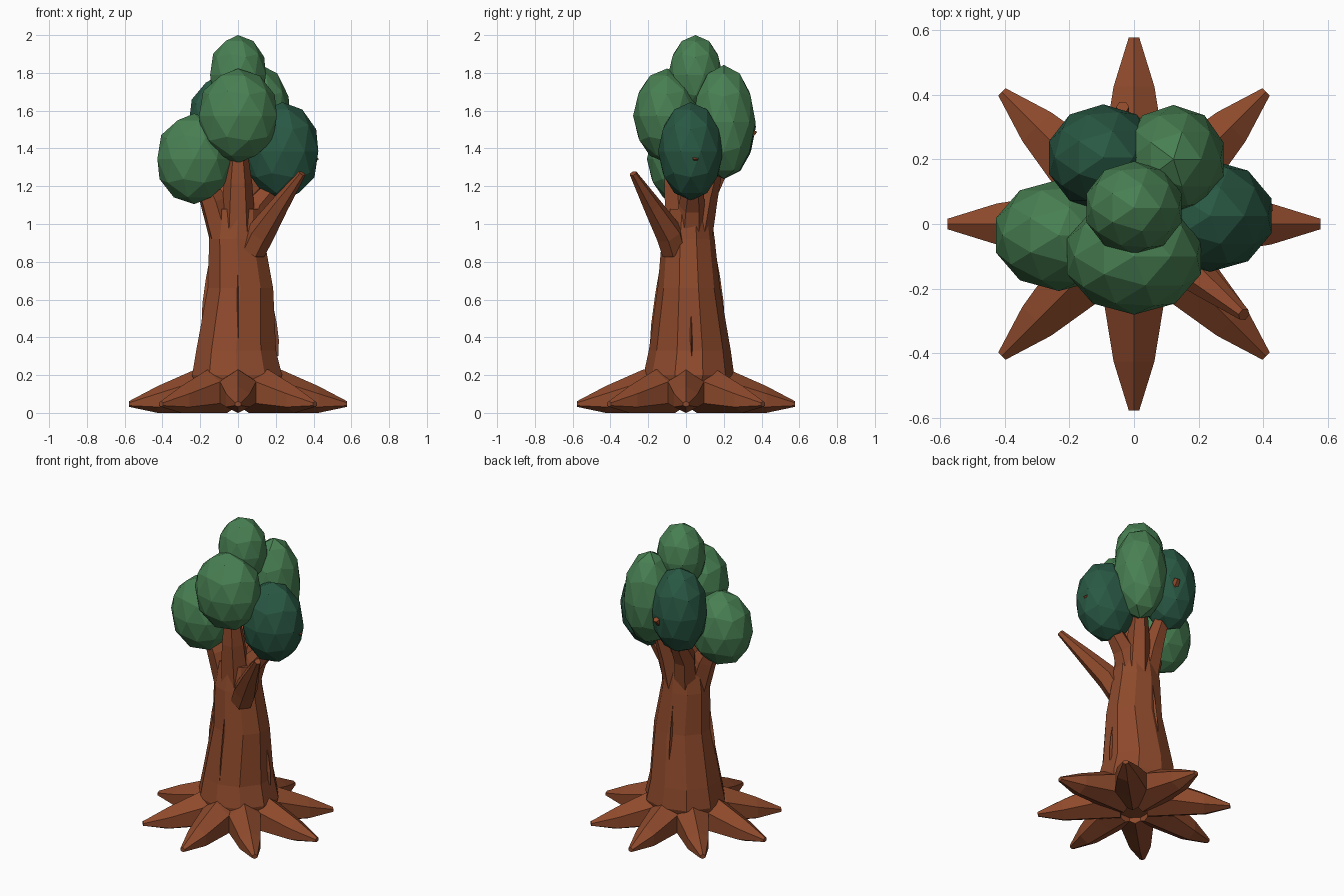
import bpy, bmesh, math
from mathutils import Vector, Matrix

if "Cube" in bpy.data.objects:
    bpy.data.objects.remove(bpy.data.objects["Cube"])


def material(name, rgb):
    m = bpy.data.materials.new(name)
    m.diffuse_color = (*rgb, 1)
    m.use_nodes = True
    m.node_tree.nodes["Principled BSDF"].inputs["Base Color"].default_value = m.diffuse_color
    return m


BARK = material("bark_brown", (0.27, 0.068, 0.025))
LIGHT = material("leaf_green", (0.065, 0.215, 0.085))
DARK = material("dark_leaf_green", (0.022, 0.098, 0.058))


def finish(name, bm, mat):
    bmesh.ops.recalc_face_normals(bm, faces=bm.faces)
    me = bpy.data.meshes.new(name)
    bm.to_mesh(me)
    bm.free()
    me.materials.append(mat)
    ob = bpy.data.objects.new(name, me)
    bpy.context.collection.objects.link(ob)
    return ob


def loft(name, rings, mat):
    """Skin a list of equal-length point rings and cap both ends."""
    bm = bmesh.new()
    loops = [[bm.verts.new(p) for p in ring] for ring in rings]
    n = len(loops[0])
    for a, b in zip(loops, loops[1:]):
        for i in range(n):
            j = (i + 1) % n
            bm.faces.new((a[i], a[j], b[j], b[i]))
    bm.faces.new(loops[0][::-1])
    bm.faces.new(loops[-1])
    return finish(name, bm, mat)


def branch(name, path, sides=6):
    """Tapered limb through (point, radius) stations."""
    axis = Vector(path[-1][0]) - Vector(path[0][0])
    rot = axis.to_track_quat('Z', 'Y')
    rings = []
    for p, r in path:
        rings.append([Vector(p) + rot @ Vector((r * math.cos(t), r * math.sin(t), 0))
                      for t in (2 * math.pi * i / sides for i in range(sides))])
    return loft(name, rings, BARK)


# Trunk: z, centre x, centre y, radius x, radius y
SIDES = 10
stations = [(0.04, 0, 0, 0.20, 0.20), (0.20, -0.005, 0.015, 0.25, 0.24),
            (0.33, -0.01, 0.02, 0.222, 0.217), (0.66, 0.013, 0.015, 0.182, 0.165),
            (0.92, -0.007, 0.012, 0.153, 0.14), (1.08, 0, 0.015, 0.135, 0.115)]
loft("trunk", [[(cx + rx * math.cos(t), cy + ry * math.sin(t), z)
                for t in (2 * math.pi * (i + 0.5) / SIDES for i in range(SIDES))]
               for z, cx, cy, rx, ry in stations], BARK)

# Roots: distance, half width, bottom z, top z
root_stations = [(0.08, 0.11, 0.0, 0.25), (0.23, 0.095, 0.0, 0.228),
                 (0.425, 0.063, 0.0, 0.142), (0.577, 0.016, 0.032, 0.062)]
for k in range(8):
    turn = Matrix.Rotation(k * math.pi / 4, 3, 'Z')
    rings = []
    for d, w, lo, hi in root_stations:
        h = hi - lo
        section = [(0, hi), (w, lo + 0.72 * h), (w, lo + 0.22 * h),
                   (0, lo), (-w, lo + 0.22 * h), (-w, lo + 0.72 * h)]
        rings.append([turn @ Vector((d, y, z)) for y, z in section])
    loft(f"root_{k + 1}", rings, BARK)

# Limbs that carry the crown
branch("left_limb", [((-0.06, 0, 0.88), 0.085), ((-0.13, -0.01, 1.12), 0.075),
                     ((-0.24, -0.03, 1.36), 0.03)])
branch("right_limb", [((0.04, 0.02, 0.90), 0.085), ((0.11, 0.03, 1.10), 0.07),
                      ((0.24, 0.04, 1.25), 0.045), ((0.415, 0.05, 1.355), 0.02)])
branch("front_limb", [((0, -0.02, 0.90), 0.10), ((0, -0.05, 1.22), 0.075),
                      ((0, -0.08, 1.55), 0.025)])
branch("back_left_limb", [((-0.03, 0.05, 0.90), 0.085), ((-0.06, 0.10, 1.15), 0.07),
                          ((-0.06, 0.22, 1.36), 0.04), ((-0.035, 0.362, 1.495), 0.02)])
branch("back_right_limb", [((0.02, 0.05, 0.90), 0.085), ((0.05, 0.10, 1.15), 0.07),
                           ((0.12, 0.20, 1.50), 0.03)])

# Bare side branch
branch("bare_branch", [((0.078, -0.065, 0.865), 0.072), ((0.12, -0.09, 0.95), 0.075),
                       ((0.22, -0.18, 1.10), 0.05), ((0.34, -0.28, 1.268), 0.02)])


# Bark ridges: slim wedges lying on the trunk
def ridge(name, angle, z0, z1, r0, r1, w=0.016):
    turn = Matrix.Rotation(math.radians(angle), 3, 'Z')
    rings = []
    for f, s in ((0, 0.15), (0.35, 1), (0.7, 0.8), (1, 0.15)):
        r = r0 + (r1 - r0) * f
        z = z0 + (z1 - z0) * f
        rings.append([turn @ Vector(p) for p in
                      ((r - 0.03, -w * s, z), (r + 0.012 * s, 0, z), (r - 0.03, w * s, z))])
    loft(name, rings, BARK)


ridge("front_bark_ridge", 270, 0.30, 0.78, 0.193, 0.135)
ridge("left_bark_ridge", 190, 0.45, 0.82, 0.195, 0.15)
ridge("right_bark_ridge", 8, 0.30, 0.55, 0.215, 0.19)
ridge("back_bark_ridge", 95, 0.45, 0.85, 0.205, 0.155)

# Leaf clumps: centre, radii, colour
clumps = [
    ("left_leaves", (-0.232, -0.035, 1.345), (0.205, 0.172, 0.24), LIGHT),
    ("front_leaves", (0, -0.10, 1.573), (0.217, 0.18, 0.25), LIGHT),
    ("top_leaves", (0, 0.05, 1.79), (0.155, 0.144, 0.21), LIGHT),
    ("right_leaves", (0.235, 0.025, 1.385), (0.20, 0.173, 0.26), DARK),
    ("back_right_leaves", (0.122, 0.20, 1.54), (0.163, 0.168, 0.302), LIGHT),
    ("back_left_leaves", (-0.095, 0.205, 1.515), (0.176, 0.165, 0.275), DARK),
]
for name, centre, radii, mat in clumps:
    bm = bmesh.new()
    bmesh.ops.create_icosphere(bm, subdivisions=2, radius=1)
    bmesh.ops.scale(bm, vec=radii, verts=bm.verts)
    bmesh.ops.translate(bm, vec=centre, verts=bm.verts)
    finish(name, bm, mat)
